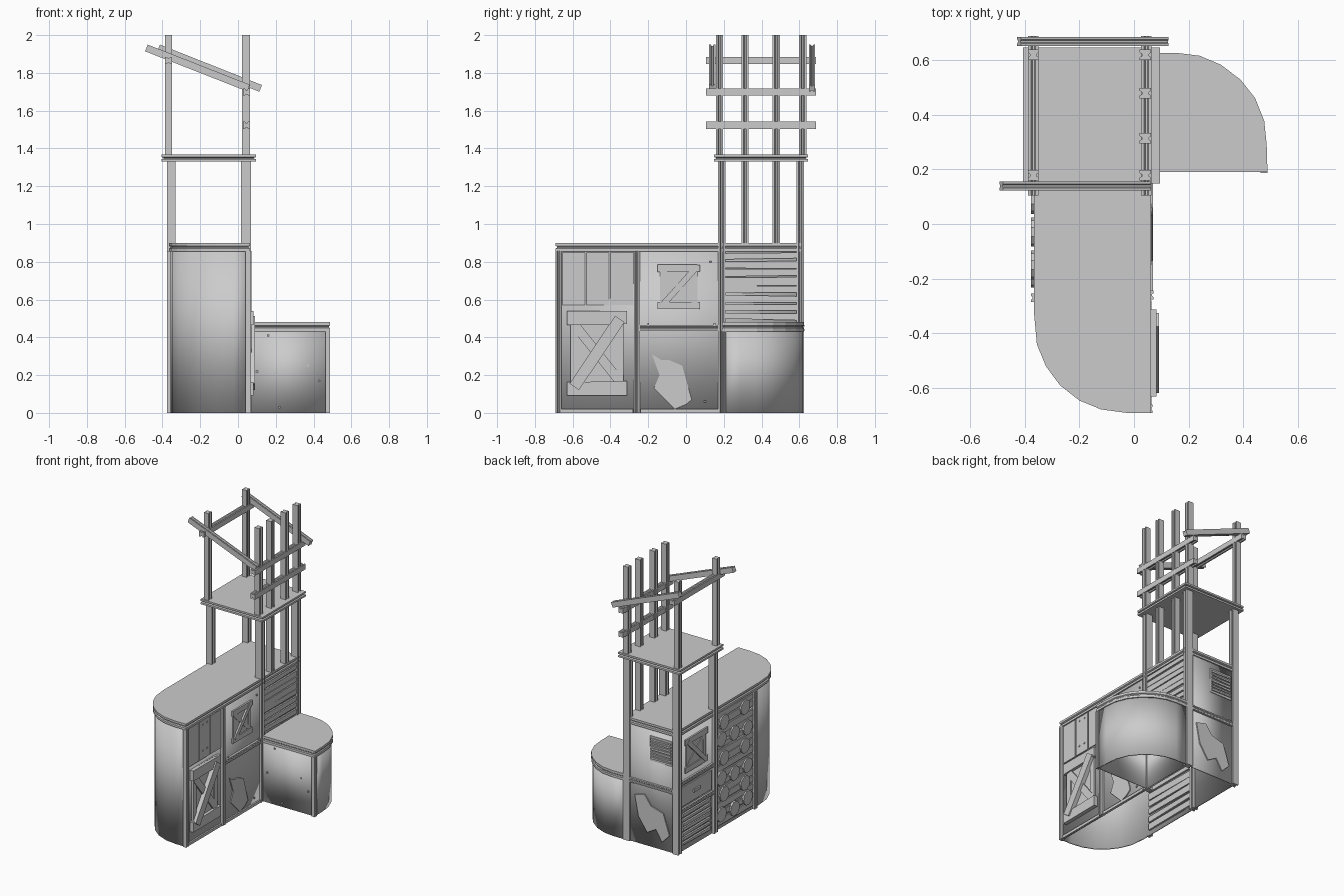
import bpy, bmesh, math, random
from mathutils import Vector

if "Cube" in bpy.data.objects:
    bpy.data.objects.remove(bpy.data.objects["Cube"])
random.seed(4)


def finish(name, bm, smooth=False):
    bmesh.ops.recalc_face_normals(bm, faces=bm.faces)
    me = bpy.data.meshes.new(name)
    bm.to_mesh(me)
    bm.free()
    ob = bpy.data.objects.new(name, me)
    bpy.context.collection.objects.link(ob)
    if smooth:
        bpy.ops.object.select_all(action='DESELECT')
        ob.select_set(True)
        bpy.context.view_layer.objects.active = ob
        bpy.ops.object.shade_smooth_by_angle(angle=math.radians(35))
    return ob


def loft(bm, rings):
    vs = [[bm.verts.new(p) for p in r] for r in rings]
    n = len(vs[0])
    for a, b in zip(vs, vs[1:]):
        for i in range(n):
            j = (i + 1) % n
            bm.faces.new((a[i], a[j], b[j], b[i]))
    bm.faces.new(vs[0][::-1])
    bm.faces.new(vs[-1])


def plate(name, pts, axis, a, b):
    """Flat polygon thickened along an axis: 'x' takes (y, z), 'y' takes (x, z)."""
    put = (lambda p, d: (d, p[0], p[1])) if axis == 'x' else (lambda p, d: (p[0], d, p[1]))
    bm = bmesh.new()
    loft(bm, [[put(p, d) for p in pts] for d in (a, b)])
    return finish(name, bm)


def rect(u0, u1, v0, v1, j=0.0):
    r = lambda: random.uniform(-j, j)
    return [(u0, v0 + r()), (u1, v0 + r()), (u1, v1 + r()), (u0, v1 + r())]


def bar(u0, v0, u1, v1, w):
    d = Vector((u1 - u0, v1 - v0)).normalized() * w / 2
    return [(u0 + d.y, v0 - d.x), (u1 + d.y, v1 - d.x), (u1 - d.y, v1 + d.x), (u0 - d.y, v0 + d.x)]


def beam(name, p, q, notch_axis, w=0.019, h=0.019):
    """Timber with a groove along two opposite sides."""
    p, q = Vector(p), Vector(q)
    d = (q - p).normalized()
    u = Vector(notch_axis)
    u = (u - d * u.dot(d)).normalized()
    v = d.cross(u)
    half = [(1, -1), (1, -.45), (.65, -.2), (.65, .2), (1, .45), (1, 1)]
    prof = half + [(-a, -b) for a, b in half]
    bm = bmesh.new()
    loft(bm, [[c + u * a * w + v * b * h for a, b in prof] for c in (p, q)])
    return finish(name, bm)


def slab(name, outline, z0, z1, inset=0.008):
    """Board with a groove around its edge."""
    cx = (min(p[0] for p in outline) + max(p[0] for p in outline)) / 2
    cy = (min(p[1] for p in outline) + max(p[1] for p in outline)) / 2
    ins = [(x + math.copysign(min(inset, abs(x - cx)), cx - x),
            y + math.copysign(min(inset, abs(y - cy)), cy - y)) for x, y in outline]
    t = z1 - z0
    bm = bmesh.new()
    loft(bm, [[(x, y, z0 + t * f) for x, y in o] for o, f in
              ((outline, 0), (outline, .35), (ins, .45), (ins, .55), (outline, .65), (outline, 1))])
    return finish(name, bm)


def wall(name, outline, z1):
    """Hollow shell, open at the bottom."""
    bm = bmesh.new()
    lo = [bm.verts.new((x, y, 0)) for x, y in outline]
    hi = [bm.verts.new((x, y, z1)) for x, y in outline]
    for i in range(len(lo)):
        j = (i + 1) % len(lo)
        bm.faces.new((lo[i], lo[j], hi[j], hi[i]))
    ob = finish(name, bm, True)
    m = ob.modifiers.new("thickness", 'SOLIDIFY')
    m.thickness, m.offset = 0.01, -1
    return ob


def boarded_window(name, axis, d, s, u0, u1, v0, v1, t):
    """Two cross boards and crossed diagonals; d = wall face, s = outward sign."""
    k = (v1 - v0) * 0.16
    g = (u1 - u0) * 0.12
    plate(name + "_pane", rect(u0 + g / 2, u1 - g / 2, v0, v1), axis, d, d + s * t * .2)
    for i, c in enumerate((u0 + g, u1 - g)):
        plate(f"{name}_jamb_{i}", bar(c, v0, c, v1, g), axis, d, d + s * t * .4)
    plate(name + "_under_board", bar(u0 + g, v1 - k, u1 - g, v0 + k, k * .7), axis, d, d + s * t * .5)
    plate(name + "_diagonal", bar(u0 + g, v0 + k * .6, u1 - g, v1 - k * .6, k * .85), axis, d, d + s * t)
    for i, v in enumerate((v0 + k / 2, v1 - k / 2)):
        plate(f"{name}_cross_{i}", rect(u0, u1, v - k / 2, v + k / 2, k * .06), axis, d, d + s * t * .75)


def slats(name, axis, a, b, u0, u1, v0, v1, n, fill=.8):
    h = (v1 - v0) / n
    for i in range(n):
        v = v0 + h * (i + .5)
        plate(f"{name}_{i}", rect(u0, u1, v - h * fill / 2, v + h * fill / 2, h * .12), axis, a, b)


def nails(name, axis, d, s, spots):
    for i, (u, v) in enumerate(spots):
        plate(f"{name}_{i}", rect(u - .005, u + .005, v - .005, v + .005), axis, d, d + s * .006)


# Main counter: shell and top
curve = [(-.365, -.33), (-.355, -.44), (-.322, -.52), (-.27, -.59), (-.2, -.645), (-.12, -.678), (-.03, -.69)]
slab("counter_top", [(.063, -.69), (.063, .62), (-.365, .62)] + curve, .855, .9)
wall("counter_wall", [(.053, -.682), (.053, .612), (-.357, .612)] +
     [(x + .008, y + .008) for x, y in curve], .86)

# Side counter
arc = [(.485, .29), (.476, .377), (.443, .46), (.39, .527), (.318, .582), (.24, .615), (.16, .625)]
slab("side_counter_top", [(.06, .19), (.488, .19)] + arc + [(.06, .625)], .432, .48, .006)
wall("side_counter_wall", [(.055, .197), (.48, .197)] +
     [(x - .006, y - .006) for x, y in arc] + [(.055, .619)], .44)
beam("side_counter_post", (.475, .2, 0), (.475, .2, .435), (1, 0, 0), .013, .013)
nails("side_nail", 'y', .197, -1, [(.16, .41), (.37, .25), (.43, .17), (.22, .03), (.1, .22)])

# Tower posts
for i, y in enumerate((.19, .605)):
    beam(f"lower_post_left_{i}", (-.353, y, 0), (-.353, y, 1.335), (1, 0, 0), .023, .02)
    beam(f"lower_post_right_{i}", (.043, y, 0), (.043, y, 1.335), (1, 0, 0), .026, .02)
for i, y in enumerate((.178, .618)):
    beam(f"upper_post_left_{i}", (-.368, y, 1.36), (-.368, y, 2), (1, 0, 0))
    beam(f"upper_post_right_{i}", (.042, y, 1.36), (.042, y, 2), (1, 0, 0), .021)
for i, y in enumerate((.313, .478)):
    beam(f"middle_post_{i}", (.042, y, .89), (.042, y, 2), (1, 0, 0), .021)

# Tower shelf, rails and sloping roof beams
slab("tower_shelf", [(-.405, .148), (.095, .148), (.095, .645), (-.405, .645)], 1.33, 1.367, .012)
for n, x, z in (("low", .045, 1.523), ("high", .045, 1.698), ("left", -.368, 1.865)):
    beam(f"rail_{n}", (x, .105, z), (x, .688, z), (0, 0, 1))
beam("roof_beam_front", (-.485, .139, 1.932), (.055, .139, 1.72), (0, 0, 1), .019, .017)
beam("roof_beam_back", (-.42, .667, 1.932), (.12, .667, 1.718), (0, 0, 1), .019, .017)

# Trim posts and bars on the main counter
for n, x, y in (("front", .054, -.675), ("mid", .057, -.26), ("left", -.362, -.27)):
    beam(f"trim_post_{n}", (x, y, 0), (x, y, .857), (1, 0, 0), .014, .016)
beam("right_bar", (.057, -.245, .45), (.057, .17, .45), (1, 0, 0), .012, .016)
beam("back_bar", (-.33, .615, .45), (.02, .615, .45), (0, 1, 0), .012, .016)
beam("left_bar", (-.36, .21, .5), (-.36, .59, .5), (1, 0, 0), .01, .014)
beam("left_low_bar", (-.36, .21, .3), (-.36, .59, .3), (1, 0, 0), .01, .014)
for n, y0, y1 in (("right_front", -.66, -.28), ("right_mid", -.24, .17)):
    plate(f"skirting_{n}", rect(y0, y1, 0, .02), 'x', .05, .064)

# Right side: planks, windows, broken plate, slats
for i in range(3):
    y = -.655 + i * .128
    plate(f"upper_plank_{i}", rect(y, y + .12, .57, .85), 'x', .05, .059)
boarded_window("large_window", 'x', .053, 1, -.63, -.312, .095, .54, .038)
boarded_window("small_window", 'x', .053, 1, -.15, .075, .55, .785, .015)
plate("broken_plate_right", [(-.18, .31), (-.13, .28), (-.09, .28), (-.02, .25), (.03, .07), (0, .045),
                             (-.06, .02), (-.17, .13), (-.14, .2)], 'x', .05, .06)
slats("right_slat", 'x', .04, .064, .21, .587, .49, .855, 8)
nails("right_nail", 'x', .057, 1, [(-.49, .82), (-.44, .82), (-.49, .63), (-.44, .63), (-.2, .47),
                                   (.15, .47), (.1, .06), (.13, .8)])

# Left side: slats with round plates
slats("left_slat", 'x', -.366, -.335, -.25, .165, .03, .855, 15)
k = 0
for row in range(6):
    for y in ((.09, -.15) if row % 2 else (.12, -.03, -.18)):
        z, r = .1 + row * .135 + random.uniform(-.02, .02), .053
        pts = [(y + r * math.cos(a * math.pi / 5), z + r * math.sin(a * math.pi / 5)) for a in range(10)]
        plate(f"round_plate_{k}", pts, 'x', -.36, -.376)
        k += 1

# Left side under the tower: window, drawer, vent
boarded_window("left_window", 'x', -.357, -1, .27, .53, .56, .8, .015)
plate("drawer_front", rect(.23, .57, .33, .47), 'x', -.35, -.365)
plate("drawer_handle", rect(.36, .44, .39, .41), 'x', -.36, -.375)
slats("left_vent_slat", 'x', -.35, -.37, .24, .56, .04, .28, 7, .6)

# Back: vent and broken plate
plate("back_vent_panel", rect(-.32, -.14, .63, .81), 'y', .605, .616)
slats("back_vent_slat", 'y', .61, .624, -.31, -.15, .64, .8, 7, .55)
plate("broken_plate_back", [(-.02, .35), (-.1, .37), (-.15, .3), (-.25, .27), (-.3, .12), (-.24, .06),
                            (-.19, .14), (-.12, .1), (-.05, .2)], 'y', .605, .62)
